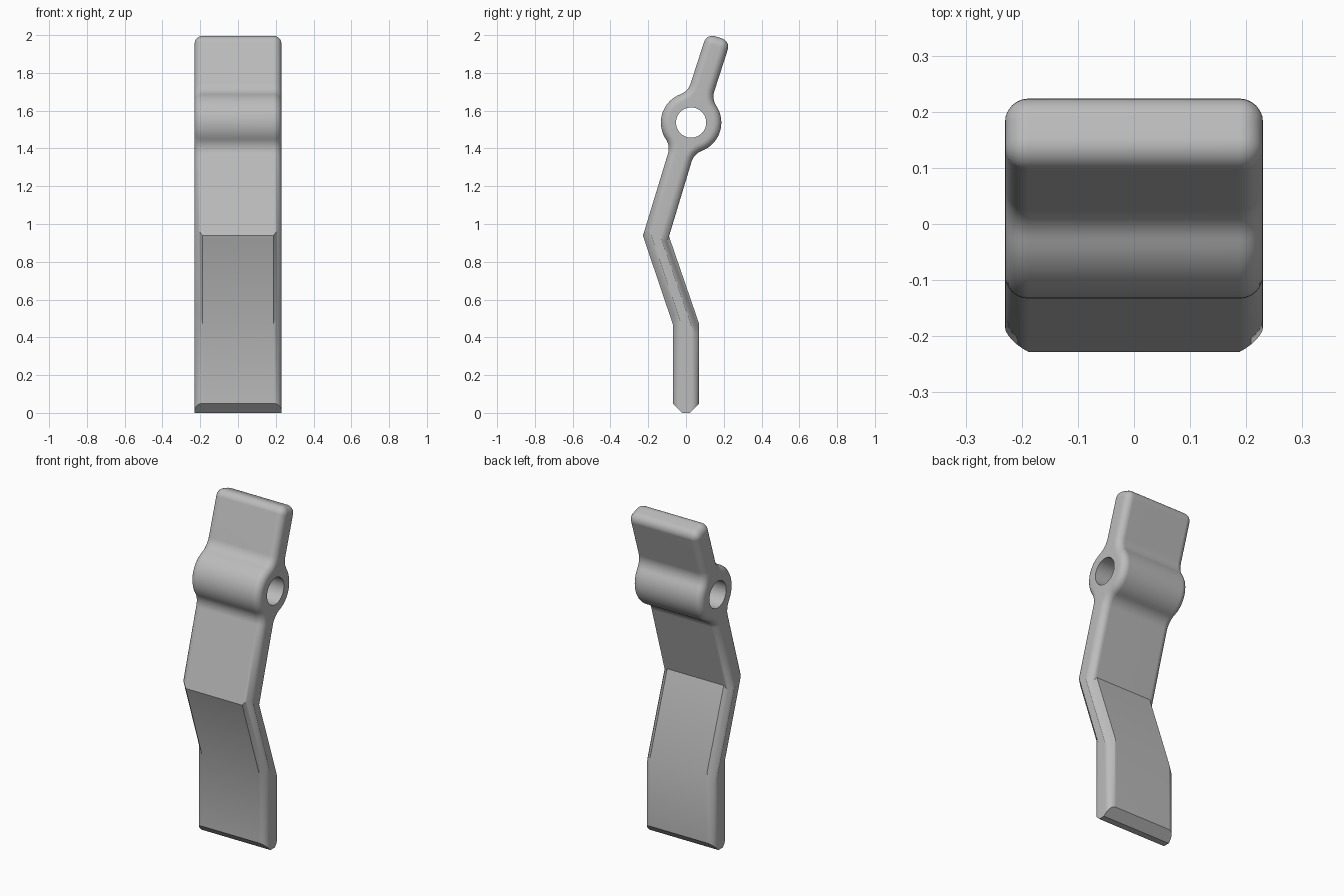
import bpy, bmesh
from math import sin, cos, pi, sqrt, atan2, radians
from mathutils import Vector

cube = bpy.data.objects.get("Cube")
if cube:
    bpy.data.objects.remove(cube)

HALF_WIDTH, EDGE = 0.23, 0.042
HALF_THICK, BOSS_R, HOLE_R, FILLET = 0.066, 0.16, 0.08, 0.09
CORNER, TIP = 0.046, 0.474
CENTRE, TILT = Vector((0.027, 1.537)), radians(17.9)


def arc(cu, ct, radius, a, b, steps):
    return [(cu + radius * cos(a + (b - a) * i / steps),
             ct + radius * sin(a + (b - a) * i / steps)) for i in range(steps + 1)]


def place(u, t):
    """Tilted upper arm coordinates to the side plane (y, z)."""
    return CENTRE + Vector((u * cos(TILT) + t * sin(TILT), t * cos(TILT) - u * sin(TILT)))


# Upper arm: bar, fillets, pivot boss and rounded tip
reach = HALF_THICK + FILLET
rise = sqrt((BOSS_R + FILLET) ** 2 - reach ** 2)
phi = atan2(rise, reach)
half = arc(reach, -rise, FILLET, pi, pi - phi, 8)
half += arc(0, 0, BOSS_R, -phi, phi, 18)[1:]
half += arc(reach, rise, FILLET, pi + phi, pi, 8)[1:]
half += arc(HALF_THICK - CORNER, TIP - CORNER, CORNER, 0, pi / 2, 6)
upper = [place(u, t) for u, t in half] + [place(-u, t) for u, t in reversed(half)]

# Whole side outline: bevelled foot, lower wall, slanted middle, upper arm
right = [(0.02, 0), (0.07, 0.05), (0.07, 0.47), (-0.09, 0.935)]
left = [(-0.228, 0.938), (-0.07, 0.47), (-0.07, 0.05), (-0.02, 0)]
outline = [Vector(p) for p in right] + upper + [Vector(p) for p in left]
count = len(outline)
kinds = ["round"] * count
kinds[0] = kinds[-1] = kinds[-2] = "fixed"
kinds[2] = kinds[-4] = "flat"


def inset(round_d, flat_d):
    """Outline moved inward, with a distance for each kind of edge."""
    dist = {"fixed": 0.0, "round": round_d, "flat": flat_d}
    normals = []
    for i in range(count):
        e = (outline[(i + 1) % count] - outline[i]).normalized()
        normals.append(Vector((-e.y, e.x)))
    result = []
    for i, p in enumerate(outline):
        n, m = normals[i - 1], normals[i]
        a, b = dist[kinds[i - 1]], dist[kinds[i]]
        if abs(a - b) < 1e-6:
            s = n + m
            v = s * (2 * a / s.length_squared)
        else:
            det = n.x * m.y - n.y * m.x
            v = Vector((a * m.y - b * n.y, b * n.x - a * m.x)) / det
        result.append(p + v)
    return result


# Rings across the width give rounded or chamfered side edges
bm = bmesh.new()
STEPS = 6
sections = []
for i in range(STEPS + 1):
    ang = pi / 2 * i / STEPS
    sections.append((HALF_WIDTH - EDGE + EDGE * sin(ang),
                     inset(EDGE * (1 - cos(ang)), EDGE * sin(ang))))
rings = []
for x, pts in [(-x, p) for x, p in reversed(sections)] + sections:
    rings.append([bm.verts.new((x, p.x, p.y)) for p in pts])


def loft(a, b):
    n = len(a)
    for i in range(n):
        j = (i + 1) % n
        bm.faces.new((a[i], a[j], b[j], b[i]))


for a, b in zip(rings, rings[1:]):
    loft(a, b)

# Pivot hole and the flat side caps around it
holes = []
for x in (-HALF_WIDTH, HALF_WIDTH):
    pts = arc(CENTRE.x, CENTRE.y, HOLE_R, 0, 2 * pi, 40)[:-1]
    holes.append([bm.verts.new((x, y, z)) for y, z in pts])
loft(*holes)
for ring, hole in ((rings[0], holes[0]), (rings[-1], holes[1])):
    edges = []
    for loop in (ring, hole):
        for i in range(len(loop)):
            pair = (loop[i - 1], loop[i])
            edges.append(bm.edges.get(pair) or bm.edges.new(pair))
    bmesh.ops.triangle_fill(bm, use_beauty=True, edges=edges)
bmesh.ops.recalc_face_normals(bm, faces=bm.faces)

mesh = bpy.data.meshes.new("pivot_lever")
bm.to_mesh(mesh)
bm.free()
lever = bpy.data.objects.new("pivot_lever", mesh)
bpy.context.collection.objects.link(lever)

# Plain grey
grey = bpy.data.materials.new("plain_grey")
grey.use_nodes = True
colour = (0.5, 0.5, 0.5, 1)
grey.diffuse_color = colour
grey.node_tree.nodes["Principled BSDF"].inputs["Base Color"].default_value = colour
mesh.materials.append(grey)

# Smooth rounds, crisp knee and chamfers
bpy.ops.object.select_all(action="DESELECT")
lever.select_set(True)
bpy.context.view_layer.objects.active = lever
bpy.ops.object.shade_smooth_by_angle(angle=radians(30))
weighted = lever.modifiers.new("flat_faces", "WEIGHTED_NORMAL")
weighted.keep_sharp = True
